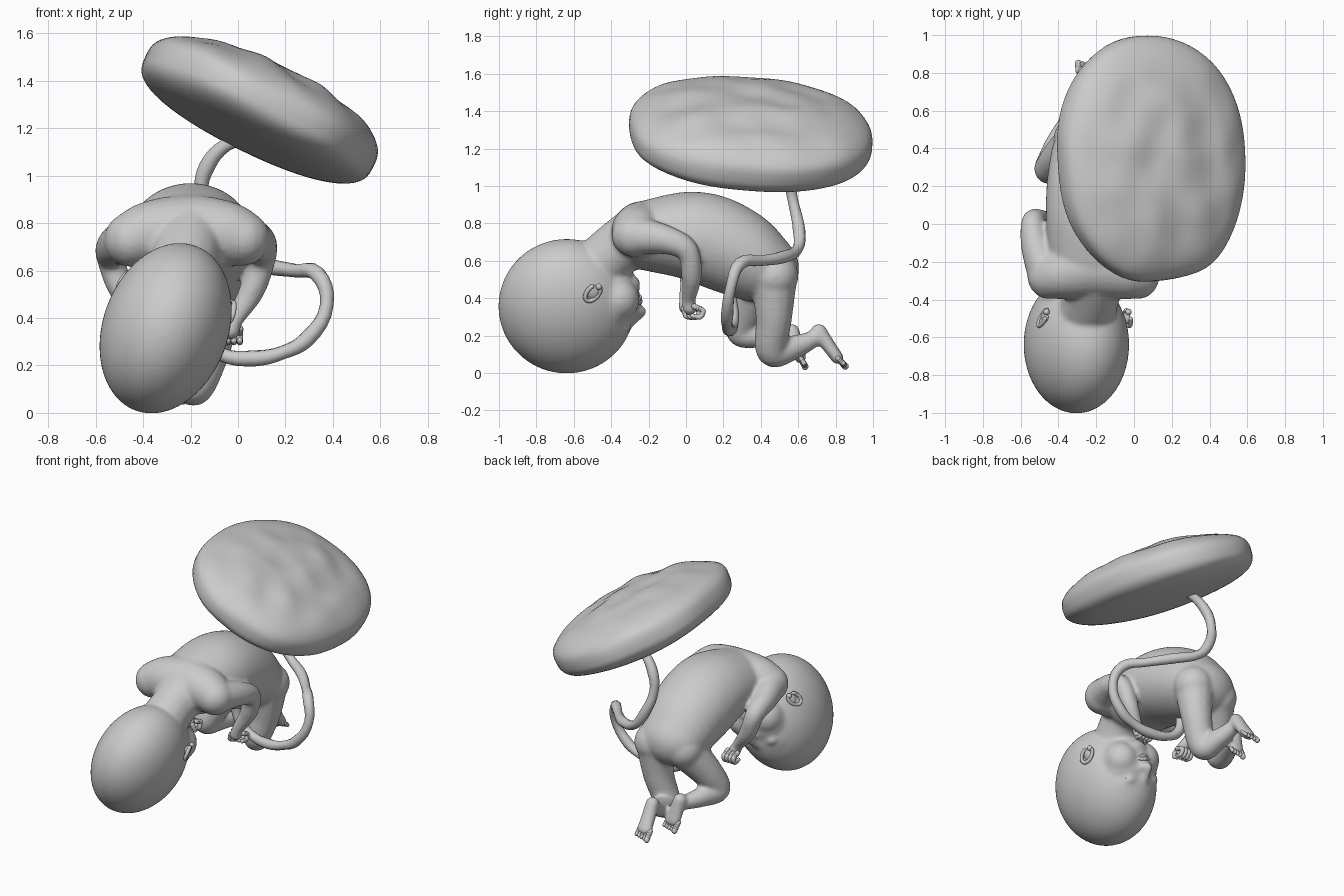
import bpy, bmesh, math
from mathutils import Vector, Matrix, Euler, noise

if "Cube" in bpy.data.objects:
    bpy.data.objects.remove(bpy.data.objects["Cube"])

TEMPLATES = {}


def sphere(seg):
    """Cached unit sphere as (vertices, faces)."""
    if seg not in TEMPLATES:
        bm = bmesh.new()
        bmesh.ops.create_uvsphere(bm, u_segments=seg, v_segments=seg * 2 // 3, radius=1)
        bm.verts.index_update()
        TEMPLATES[seg] = ([v.co.copy() for v in bm.verts], [[v.index for v in f.verts] for f in bm.faces])
        bm.free()
    return TEMPLATES[seg]


def blob(part, c, r, rot=None, seg=16):
    """Ellipsoid at c with radii r (number or triple)."""
    r = (r, r, r) if isinstance(r, (int, float)) else r
    m = Matrix.Translation(c) @ (rot or Matrix.Identity(4)) @ Matrix.Diagonal((*r, 1))
    vs, fs = sphere(seg)
    n = len(part[0])
    part[0].extend(m @ v for v in vs)
    part[1].extend([i + n for i in f] for f in fs)


def limb(part, pts, steps=6, seg=14):
    """Smooth chain of ellipsoids; each point is (x, y, z, r) or (x, y, z, rx, ry, rz)."""
    pts = [p if len(p) == 6 else (*p[:3], p[3], p[3], p[3]) for p in pts]
    ext = [pts[0], *pts, pts[-1]]
    for n in range(len(pts) - 1):
        for i in range(0 if n == 0 else 1, steps + 1):
            t = i / steps
            q = [b + 0.5 * t * (c - a + t * (2 * a - 5 * b + 4 * c - d + t * (3 * (b - c) + d - a)))
                 for a, b, c, d in zip(*ext[n:n + 4])]
            blob(part, q[:3], q[3:], seg=seg)


def finish(part, name, voxel=None, smooth=0):
    me = bpy.data.meshes.new(name)
    me.from_pydata(part[0], [], part[1])
    me.polygons.foreach_set("use_smooth", [True] * len(me.polygons))
    ob = bpy.data.objects.new(name, me)
    bpy.context.collection.objects.link(ob)
    if voxel:
        rm = ob.modifiers.new("merge", 'REMESH')
        rm.mode = 'VOXEL'
        rm.voxel_size = voxel
        rm.use_smooth_shade = True
    if smooth:
        sm = ob.modifiers.new("soften", 'SMOOTH')
        sm.factor = 0.5
        sm.iterations = smooth


# head frame: a = ear to ear, b = towards the face, c = towards the chin
HEAD_ROT = Matrix.Rotation(math.radians(20), 4, 'Y')
HEAD = Vector((-0.305, -0.638, 0.357))


def H(a, b, c):
    return HEAD + HEAD_ROT.to_3x3() @ Vector((a, b, c))


# torso, shoulder girdle, neck and buttocks
body = ([], [])
limb(body, [(-0.21, -0.22, 0.735, 0.24, 0.16, 0.185), (-0.2, 0.0, 0.735, 0.265, 0.16, 0.233),
            (-0.2, 0.18, 0.69, 0.265, 0.16, 0.255), (-0.2, 0.34, 0.62, 0.245, 0.17, 0.235),
            (-0.2, 0.42, 0.56, 0.22, 0.185, 0.18)], 12, 32)
limb(body, [(-0.45, -0.28, 0.73, 0.115), (-0.36, -0.26, 0.755, 0.14), (-0.21, -0.23, 0.75, 0.17),
            (-0.06, -0.26, 0.755, 0.14), (0.02, -0.28, 0.735, 0.115)], 6, 20)
limb(body, [(-0.26, -0.5, 0.53, 0.158), (-0.22, -0.37, 0.66, 0.148), (-0.2, -0.22, 0.75, 0.17)], 8, 20)
for x, y in ((-0.09, 0.475), (-0.3, 0.45)):
    blob(body, (x, y, 0.52), 0.127, seg=20)

# arms
limb(body, [(0.02, -0.29, 0.735, 0.11), (0.085, -0.12, 0.715, 0.08), (0.1, 0.005, 0.655, 0.062),
            (0.06, 0.03, 0.52, 0.056), (-0.015, 0.015, 0.39, 0.037), (-0.03, 0.02, 0.35, 0.042)])
limb(body, [(-0.45, -0.29, 0.73, 0.11), (-0.52, -0.12, 0.7, 0.08), (-0.535, 0.01, 0.65, 0.062),
            (-0.49, 0.02, 0.52, 0.056), (-0.4, 0.0, 0.4, 0.037), (-0.375, 0.0, 0.355, 0.042)])

# legs
limb(body, [(-0.1, 0.47, 0.5, 0.125), (-0.12, 0.47, 0.3, 0.1), (-0.18, 0.46, 0.12, 0.085),
            (-0.21, 0.57, 0.135, 0.066), (-0.24, 0.69, 0.185, 0.045)])
limb(body, [(-0.3, 0.43, 0.5, 0.125), (-0.4, 0.34, 0.34, 0.1), (-0.45, 0.295, 0.22, 0.08),
            (-0.41, 0.42, 0.2, 0.064), (-0.355, 0.54, 0.19, 0.045)])

# feet
FEET = [((-0.24, 0.71, 0.22), (-0.25, 0.81, 0.08)), ((-0.35, 0.565, 0.22), (-0.325, 0.61, 0.085))]
for heel, ball in FEET:
    limb(body, [(*heel, 0.045), (*ball, 0.056, 0.034, 0.034)])

# head mass and face
blob(body, HEAD, (0.265, 0.365, 0.37), HEAD_ROT, 48)
blob(body, H(0, 0.24, 0.05), (0.2, 0.15, 0.19), HEAD_ROT, 32)
blob(body, H(0, 0.18, -0.04), (0.205, 0.175, 0.22), HEAD_ROT, 32)
blob(body, H(0, 0.33, 0.12), (0.085, 0.065, 0.06), HEAD_ROT)
for s in (-1, 1):
    blob(body, H(s * 0.09, 0.275, 0.07), (0.11, 0.115, 0.115), HEAD_ROT, 24)
    blob(body, H(s * 0.09, 0.31, -0.08), (0.05, 0.035, 0.034), HEAD_ROT)
    blob(body, H(s * 0.026, 0.387, -0.02), 0.022)
limb(body, [(*H(0, 0.335, -0.1), 0.026), (*H(0, 0.398, -0.03), 0.03)])
limb(body, [(*H(0, 0.34, 0.03), 0.06), (*H(0, 0.33, 0.07), 0.06)])
finish(body, "body", 0.0115, 10)

# eyelid folds and lips
lips = ([], [])


def fold(points, r):
    limb(lips, [(*H(*p), r) for p in points], 8, 10)


for s in (-1, 1):
    fold([(s * 0.045, 0.331, -0.07), (s * 0.085, 0.337, -0.063), (s * 0.13, 0.315, -0.068)], 0.007)
for c, b in ((0.028, 0.387), (0.05, 0.384)):
    fold([(-0.06, b - 0.018, 0.04), (0, b + 0.006, c), (0.06, b - 0.018, 0.04)], 0.013)
finish(lips, "eyelids_and_lips")

# ears: rim, inner bowl and lobe
for s, c0, name in ((-1, 0.12, "left_ear"), (1, 0.16, "right_ear")):
    ear, loop = ([], []), []
    for i in range(13):
        t = math.radians(-60 + 270 * i / 12)
        u, v = 0.032 * math.cos(t), 0.05 * math.sin(t)
        b, c = u * 0.75 - v * 0.66, -u * 0.66 - v * 0.75
        loop.append((*H(s * (0.232 - 0.35 * b), 0.14 + b, c0 + c), 0.012))
    limb(ear, loop, 3, 10)
    blob(ear, H(s * 0.222, 0.14, c0), (0.016, 0.034, 0.042), HEAD_ROT)
    blob(ear, H(s * 0.224, 0.172, c0 + 0.032), 0.017)
    finish(ear, name)

# fingers
fingers = ([], [])
for s, hand in ((1, Vector((-0.03, 0.02, 0.345))), (-1, Vector((-0.375, 0.0, 0.345)))):
    def digit(*pts):
        limb(fingers, [(*(hand + Vector(p[:3])), p[3]) for p in pts], 5, 10)
    for i in range(4):
        k = (i - 1.5) * 0.025
        digit((k, 0.025, 0.01, 0.016), (k, 0.07, -0.012, 0.015), (k, 0.055, -0.045, 0.014), (k, 0.015, -0.04, 0.013))
    digit((-s * 0.03, -0.01, 0, 0.016), (-s * 0.045, 0, -0.04, 0.014), (-s * 0.02, 0.03, -0.05, 0.012))
finish(fingers, "fingers")

# toes
toes = ([], [])
for heel, ball in FEET:
    d = (Vector(ball) - Vector(heel)).normalized()
    for i in range(5):
        base = Vector(ball) + Vector(((i - 2) * 0.021, 0, 0))
        r = 0.018 if i == 0 else 0.013
        tip = base + d * (0.055 - 0.005 * i) + Vector((0, 0.01, 0))
        limb(toes, [(*base, r), (*tip, r)], 5, 10)
finish(toes, "toes")

# placenta: tilted, lumpy disc with a thick rim and flattened underside
placenta = ([], [])
blob(placenta, (0, 0, 0), 1, seg=72)
rot = Euler((math.radians(-5), math.radians(26), 0)).to_matrix()
for i, (x, y, z) in enumerate(placenta[0]):
    d = math.hypot(x, y)
    h = abs(z) ** 0.8 * 0.2 if z > 0 else -abs(z) ** 0.65 * 0.175
    if z > 0:
        h += 0.022 * noise.noise(Vector((x, y, 0)) * 3.2) * (1 - d ** 4)
    k = 1 + 0.02 * noise.noise(Vector((x, y, z)) * 1.8)
    if d > 0:  # slightly squarer outline than an ellipse
        k *= d / (abs(x) ** 2.25 + abs(y) ** 2.25) ** (1 / 2.25)
    placenta[0][i] = Vector((0.095, 0.345, 1.275)) + rot @ Vector((x * 0.535 * k, y * 0.65 * k, h))
finish(placenta, "placenta")

# umbilical cord
path = [(0.16, 0.46, 1.2), (0.06, 0.49, 1.17), (-0.05, 0.52, 1.13), (-0.13, 0.55, 1.04), (-0.155, 0.57, 0.93),
        (-0.1, 0.605, 0.76), (-0.03, 0.6, 0.67), (0.12, 0.52, 0.62), (0.24, 0.4, 0.6),
        (0.335, 0.29, 0.585), (0.375, 0.24, 0.46), (0.29, 0.22, 0.31), (0.19, 0.22, 0.255),
        (0.07, 0.23, 0.23), (-0.08, 0.25, 0.25), (-0.16, 0.25, 0.32), (-0.19, 0.23, 0.46)]
cu = bpy.data.curves.new("umbilical_cord", 'CURVE')
cu.dimensions = '3D'
cu.bevel_depth = 0.031
cu.bevel_resolution = 3
cu.resolution_u = 4
cu.use_fill_caps = True
sp = cu.splines.new('BEZIER')
sp.bezier_points.add(len(path) - 1)
for i, (bp, p) in enumerate(zip(sp.bezier_points, path)):
    bp.co = p
    bp.handle_left_type = bp.handle_right_type = 'AUTO'
    bp.radius = 1.1 if i % 2 else 0.92
sp.use_smooth = True
bpy.context.collection.objects.link(bpy.data.objects.new("umbilical_cord", cu))
